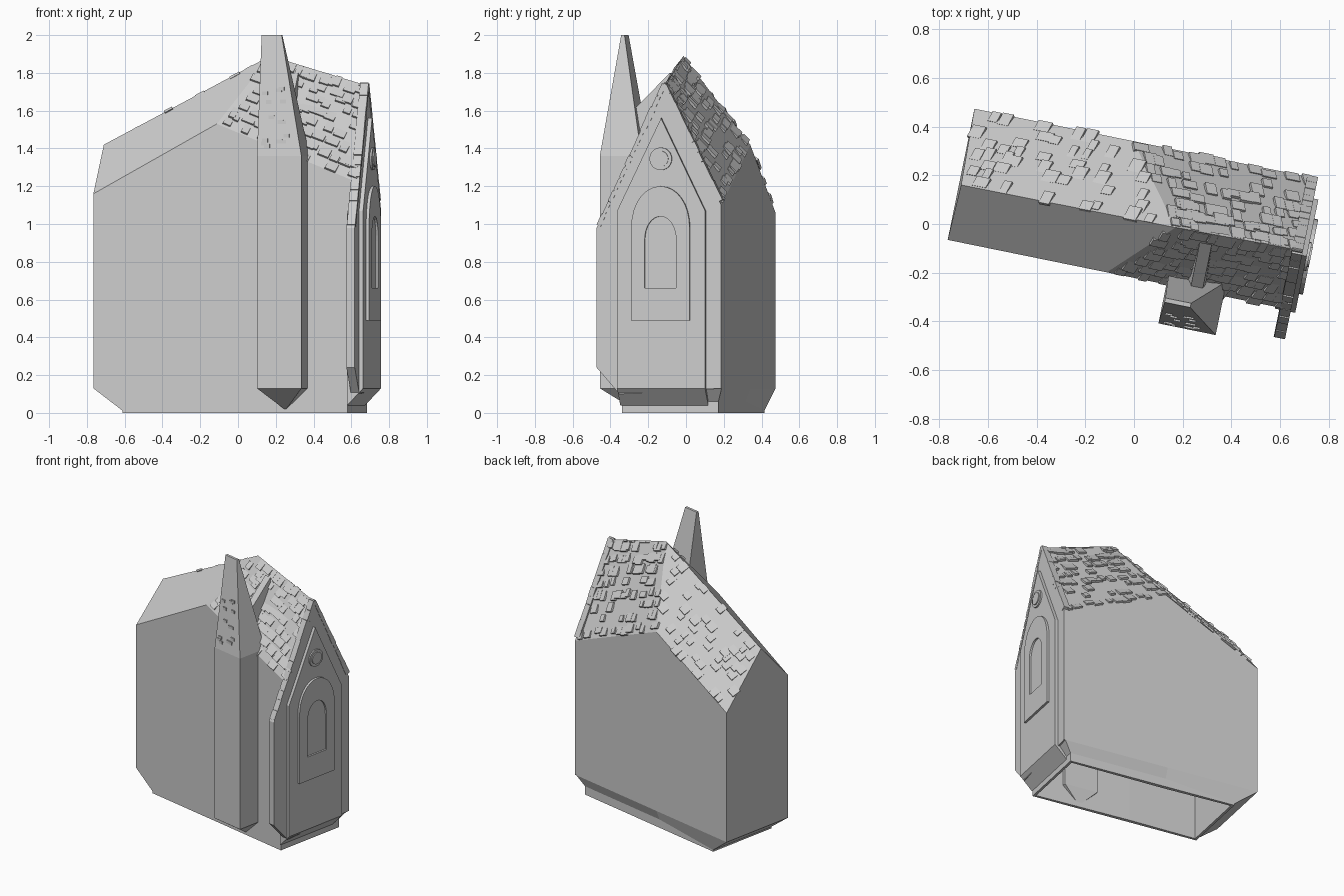
import bpy, bmesh, math, random
from mathutils import Vector, Matrix

random.seed(4)
old = bpy.data.objects.get("Cube")
if old:
    bpy.data.objects.remove(old, do_unlink=True)

stone = bpy.data.materials.new("pale_grey_stone")
stone.use_nodes = True
stone.diffuse_color = (0.6, 0.6, 0.6, 1)
stone.node_tree.nodes["Principled BSDF"].inputs["Base Color"].default_value = (0.6, 0.6, 0.6, 1)
TURN = math.atan2(-0.2, 0.98)  # the whole chapel is turned about z


def finish(name, bm):
    bmesh.ops.recalc_face_normals(bm, faces=bm.faces)
    mesh = bpy.data.meshes.new(name)
    bm.to_mesh(mesh)
    bm.free()
    obj = bpy.data.objects.new(name, mesh)
    bpy.context.collection.objects.link(obj)
    mesh.materials.append(stone)
    obj.rotation_euler.z = TURN
    return obj


def prism(name, outline, x0, x1, drop=0.0):
    """Extrude a (y, z) outline along x; the lowest points drop at the inner side."""
    bm = bmesh.new()
    low = min(z for _, z in outline)
    inner = [bm.verts.new((x0, y, z - (drop if z == low else 0))) for y, z in outline]
    outer = [bm.verts.new((x1, y, z)) for y, z in outline]
    bm.faces.new(inner)
    bm.faces.new(outer)
    n = len(outline)
    for i in range(n):
        j = (i + 1) % n
        bm.faces.new((inner[i], inner[j], outer[j], outer[i]))
    return finish(name, bm)


def arch(half, bottom, spring, top, cy=0.012, steps=8):
    """Slightly pointed arch outline."""
    pts = [(cy - half, bottom), (cy + half, bottom)]
    for i in range(2 * steps + 1):
        a = math.pi * i / (2 * steps)
        pts.append((cy + half * math.cos(a), spring + (top - spring) * math.sin(a) ** 0.9))
    return pts


# Main body: three cross-sections, from rear to front
WALL, RIGHT, LEFT = 0.13, -0.217, 0.333
sections = [
    # wall x, ridge x, ridge y, ridge z, left eave, right eave, base x, base z
    (-0.737, -0.728, 0.015, 1.42, 1.06, 1.16, -0.58, 0.012),
    (-0.07, 0.17, 0.02, 1.89, 1.42, 1.53, -0.07, 0.06),
    (0.69, 0.667, 0.03, 1.74, 1.10, 1.22, 0.636, 0.06),
]
bm = bmesh.new()
rings, roof = [], []
for x, rx, ry, rz, zl, zr, bx, bz in sections:
    pts = [(rx, ry, rz), (x, LEFT, zl), (x, LEFT, WALL), (bx, 0.305, bz), (bx, 0.305, 0),
           (bx, RIGHT, 0), (bx, RIGHT, bz), (x, RIGHT, WALL), (x, RIGHT, zr)]
    rings.append([bm.verts.new(p) for p in pts])
    roof.append([Vector(pts[i]) for i in (0, 1, 8)])
floor = []
for a, b in zip(rings, rings[1:]):
    for i in range(9):
        j = (i + 1) % 9
        f = bm.faces.new((a[i], a[j], b[j], b[i]))
        if i == 4:
            floor.append(f)
for r in (rings[0], rings[-1]):
    bm.faces.new((r[0], r[1], r[2], r[7], r[8]))
    bm.faces.new((r[2], r[3], r[6], r[7]))
    bm.faces.new((r[3], r[4], r[5], r[6]))
# Hollow, open underside
bmesh.ops.recalc_face_normals(bm, faces=bm.faces)
bmesh.ops.inset_region(bm, faces=floor, thickness=0.025)
out = bmesh.ops.extrude_face_region(bm, geom=floor)
bmesh.ops.translate(bm, verts=[v for v in out["geom"] if isinstance(v, bmesh.types.BMVert)],
                    vec=(0, 0, 0.85))
bmesh.ops.delete(bm, geom=[f for f in floor if f.is_valid], context="FACES")
finish("chapel_body", bm)


# Roof tiles: thin tilted blocks in rows on each slope
def tile_slope(bm, ra, rb, ea, eb, rows, cols, chance):
    for r in range(rows):
        for c in range(cols):
            if random.random() > chance:
                continue
            s = (c + 0.5 + random.uniform(-0.3, 0.3)) / cols
            t = (r + 0.5 + random.uniform(-0.15, 0.15)) / rows
            top, eave = ra.lerp(rb, s), ea.lerp(eb, s)
            along = (rb.lerp(eb, t) - ra.lerp(ea, t)).normalized()
            down = eave - top
            down = (down - along * down.dot(along)).normalized()
            normal = along.cross(down)
            if normal.z < 0:
                normal = -normal
            frame = Matrix((along, down, normal)).transposed().to_4x4()
            frame.translation = top.lerp(eave, t)
            tilt = Matrix.Rotation(0.2, 4, "X")
            size = Matrix.Diagonal((random.uniform(0.03, 0.07), random.uniform(0.04, 0.07), 0.014, 1))
            bmesh.ops.create_cube(bm, size=1, matrix=frame @ tilt @ size)


bm = bmesh.new()
rear, mid, front = roof
for side in (1, 2):
    tile_slope(bm, mid[0], front[0], mid[side], front[side], 8, 14, 0.75)
tile_slope(bm, rear[0], mid[0], rear[1], mid[1], 8, 13, 0.4)
finish("roof_tiles", bm)

# Front gable slab with a buttress on its right, and the raised facade panel
prism("gable_slab", [(-0.217, 0.10), (-0.34, 0.24), (-0.34, 0.98), (0.025, 1.75),
                     (LEFT, 1.10), (LEFT, 0.13)], 0.655, 0.70)
prism("facade_panel", [(-0.225, 0.13), (-0.225, 1.07), (0.012, 1.56), (0.25, 1.07),
                       (0.25, 0.13)], 0.636, 0.722, drop=0.09)

# Rough rake edges along the gable
bm = bmesh.new()
peak = Vector((0.68, 0.025, 1.74))
for foot in (Vector((0.68, -0.33, 0.99)), Vector((0.68, 0.325, 1.12))):
    for i in range(12):
        lean = math.atan2(foot.z - peak.z, foot.y - peak.y)
        m = Matrix.Translation(peak.lerp(foot, (i + 0.5) / 12)) @ Matrix.Rotation(lean, 4, "X")
        bmesh.ops.create_cube(bm, size=1, matrix=m @ Matrix.Diagonal(
            (0.045, random.uniform(0.05, 0.075), random.uniform(0.015, 0.035), 1)))
finish("gable_edge_stones", bm)

# Arched window: raised surround with a sunken pane
surround = prism("window_surround", arch(0.158, 0.49, 0.97, 1.20), 0.70, 0.738)
cutter = prism("window_cutter", arch(0.085, 0.66, 0.91, 1.04), 0.726, 0.8)
cutter.hide_render = True
cutter.hide_viewport = True
cutter.display_type = "WIRE"
cut = surround.modifiers.new("window_recess", "BOOLEAN")
cut.operation = "DIFFERENCE"
cut.solver = "EXACT"
cut.object = cutter

# Round ornament above the window
bm = bmesh.new()
for radius, depth in ((0.06, 0.02), (0.042, 0.034)):
    bmesh.ops.create_cone(bm, cap_ends=True, segments=24, radius1=radius, radius2=radius, depth=depth,
                          matrix=Matrix.Translation((0.722, 0.012, 1.345)) @ Matrix.Rotation(math.pi / 2, 4, "Y"))
finish("gable_roundel", bm)


# Side tower: pointed corbel, shaft and wedge spire
def loft(name, loops):
    bm = bmesh.new()
    rs = [[bm.verts.new(p) for p in loop] for loop in loops]
    for a, b in zip(rs, rs[1:]):
        for i in range(4):
            j = (i + 1) % 4
            bm.faces.new((a[i], a[j], b[j], b[i]))
    bm.faces.new(rs[0])
    bm.faces.new(rs[-1])
    return finish(name, bm)


def rect(x0, x1, y0, y1, z):
    return [(x0, y0, z), (x1, y0, z), (x1, y1, z), (x0, y1, z)]


loft("tower_shaft", [rect(0.295, 0.305, -0.22, -0.20, 0.02), rect(0.18, 0.42, -0.38, -0.17, 0.13),
                     rect(0.18, 0.42, -0.38, -0.17, 1.36)])
loft("tower_spire", [rect(0.18, 0.42, -0.38, -0.155, 1.36), rect(0.187, 0.295, -0.29, -0.272, 2.0)])

# Small ridge joining the spire to the roof
loft("spire_link", [rect(0.26, 0.34, -0.22, -0.02, 1.45),
                    [(0.28, -0.22, 1.6), (0.33, -0.22, 1.6), (0.33, -0.02, 1.8), (0.28, -0.02, 1.8)]])

# Scattered stones on the spire
bm = bmesh.new()
for i in range(14):
    t = random.uniform(0.03, 0.6)
    x = random.uniform(0.21, 0.39 - 0.12 * t)
    m = Matrix.Translation((x, -0.38 + 0.09 * t, 1.36 + 0.64 * t))
    bmesh.ops.create_cube(bm, size=1, matrix=m @ Matrix.Diagonal((0.03, 0.012, 0.02, 1)))
finish("spire_stones", bm)
